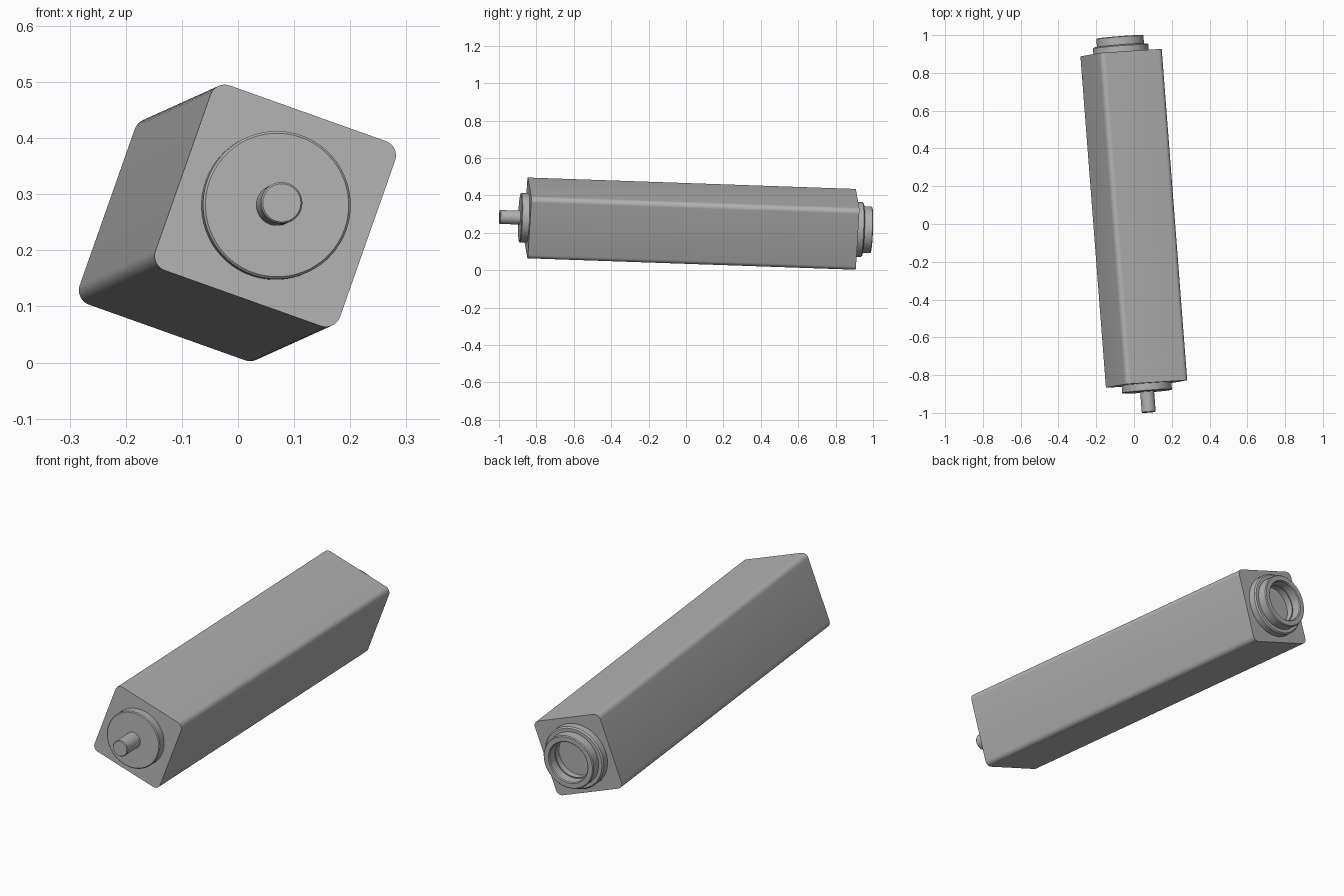
import bpy, bmesh, math
from mathutils import Matrix, Vector

if "Cube" in bpy.data.objects:
    bpy.data.objects.remove(bpy.data.objects["Cube"], do_unlink=True)

# One plain metal colour
grey = bpy.data.materials.new("metal grey")
grey.use_nodes = True
colour = (0.45, 0.45, 0.45, 1)
grey.diffuse_color = colour
grey.node_tree.nodes["Principled BSDF"].inputs["Base Color"].default_value = colour

# Tilted frame: local y runs along the body, local x is rolled about it
axis = Vector((-0.135, 1.755, -0.061)).normalized()
roll = math.radians(19.4)
side = Vector((math.cos(roll), 0, -math.sin(roll)))
side = (side - axis * side.dot(axis)).normalized()
up = side.cross(axis)
frame = Matrix((side, axis, up)).transposed().to_4x4()
frame.translation = (-0.001, 0.03, 0.249)

HALF = 0.88      # half the body length
WIDTH = 0.35


def finish(name, bm):
    bmesh.ops.recalc_face_normals(bm, faces=bm.faces)
    mesh = bpy.data.meshes.new(name)
    bm.to_mesh(mesh)
    bm.free()
    mesh.materials.append(grey)
    obj = bpy.data.objects.new(name, mesh)
    bpy.context.collection.objects.link(obj)
    obj.matrix_world = frame
    bpy.ops.object.select_all(action='DESELECT')
    obj.select_set(True)
    bpy.context.view_layer.objects.active = obj
    bpy.ops.object.shade_smooth_by_angle(angle=math.radians(30))


def lathe(name, profile, steps=64):
    """Spin (radius, y) points about the local y axis."""
    bm = bmesh.new()
    verts = [bm.verts.new((r, y, 0)) for r, y in profile]
    edges = [bm.edges.new(pair) for pair in zip(verts, verts[1:])]
    bmesh.ops.spin(bm, geom=verts + edges, cent=(0, 0, 0), axis=(0, 1, 0),
                   angle=math.tau, steps=steps)
    bmesh.ops.remove_doubles(bm, verts=bm.verts, dist=0.0001)
    finish(name, bm)


# Square body with rounded long edges
bm = bmesh.new()
bmesh.ops.create_cube(bm, size=1)
bmesh.ops.scale(bm, vec=(WIDTH, 2 * HALF, WIDTH), verts=bm.verts)
long_edges = [e for e in bm.edges
              if abs(e.verts[0].co.y - e.verts[1].co.y) > HALF]
bmesh.ops.bevel(bm, geom=long_edges, offset=0.027, segments=8,
                profile=0.5, affect='EDGES')
finish("body", bm)

# Front flange and shaft
lathe("front_flange", [(0, -HALF + 0.01), (0.132, -HALF + 0.01),
                       (0.132, -0.917), (0.128, -0.921), (0, -0.921)])
lathe("shaft", [(0, -0.91), (0.037, -0.91), (0.037, -1.027),
                (0.034, -1.031), (0, -1.031)])

# Rear collar and hollow socket
lathe("rear_collar", [(0.09, HALF - 0.01), (0.147, HALF - 0.01),
                      (0.147, 0.912), (0.141, 0.918), (0.09, 0.918)])
lathe("rear_socket", [(0.125, HALF), (0.125, 0.960), (0.121, 0.964),
                      (0.099, 0.964), (0.095, 0.960), (0.095, HALF + 0.002),
                      (0, HALF + 0.002)])
